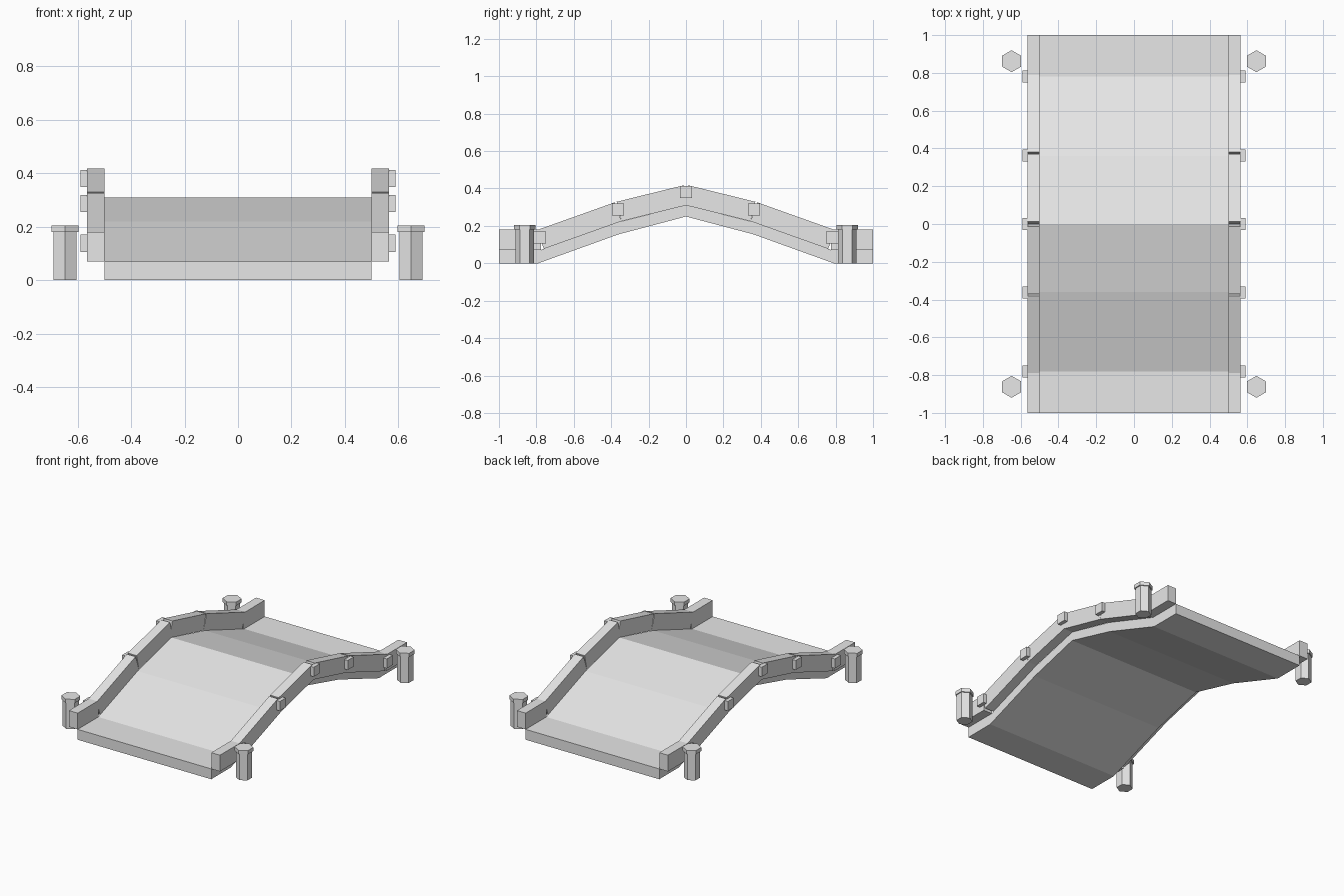
import bpy, bmesh
from math import radians
from mathutils import Matrix, Vector

cube = bpy.data.objects.get("Cube")
if cube:
    bpy.data.objects.remove(cube, do_unlink=True)

grey = bpy.data.materials.new("light_grey")
grey.use_nodes = True
colour = (0.8, 0.8, 0.8, 1)
grey.diffuse_color = colour
grey.node_tree.nodes["Principled BSDF"].inputs["Base Color"].default_value = colour


def finish(name, bm):
    bmesh.ops.recalc_face_normals(bm, faces=bm.faces)
    mesh = bpy.data.meshes.new(name)
    bm.to_mesh(mesh)
    bm.free()
    mesh.materials.append(grey)
    obj = bpy.data.objects.new(name, mesh)
    bpy.context.scene.collection.objects.link(obj)
    return obj


def extrude_x(bm, profile, x0, x1):
    """Extrude a (y, z) outline from x0 to x1."""
    a = [bm.verts.new((x0, y, z)) for y, z in profile]
    b = [bm.verts.new((x1, y, z)) for y, z in profile]
    bm.faces.new(a)
    bm.faces.new(b[::-1])
    for i in range(len(a)):
        j = (i + 1) % len(a)
        bm.faces.new((a[i], a[j], b[j], b[i]))


# Arched deck
def symmetric(half):
    return half + [(-y, z) for y, z in half[-2::-1]]


deck_bottom = symmetric([(-1, 0), (-0.79, 0), (-0.36, 0.155), (0, 0.25)])
deck_top = symmetric([(-1, 0.07), (-0.78, 0.07), (-0.36, 0.22), (0, 0.31)])
bm = bmesh.new()
extrude_x(bm, deck_bottom + deck_top[::-1], -0.5, 0.5)
finish("deck", bm)

# Curb beams: square-ended bars following the deck, (start, end, height)
beams = [((-1, 0.07), (-0.775, 0.07), 0.11),
         ((-0.76, 0.077), (-0.345, 0.225), 0.107),
         ((-0.345, 0.225), (0.013, 0.313), 0.107)]
# Side blocks covering the beam joints: (y, z centre)
blocks = [(-0.78, 0.138), (-0.363, 0.287), (0, 0.38),
          (0.363, 0.287), (0.78, 0.138)]

for side, sx in (("left", 1), ("right", -1)):
    bm = bmesh.new()
    for sy in (-1, 1):
        for start, end, height in beams:
            p, q = Vector(start), Vector(end)
            d = (q - p).normalized()
            up = Vector((-d.y, d.x)) * height
            outline = [(-sy * v.x, v.y) for v in (p, q, q + up, p + up)]
            extrude_x(bm, outline, sx * 0.5, sx * 0.565)
    finish(side + "_curb", bm)

    bm = bmesh.new()
    r = 0.032
    for y, z in blocks:
        outline = [(y - r, z - r), (y + r, z - r), (y + r, z + r), (y - r, z + r)]
        extrude_x(bm, outline, sx * 0.56, sx * 0.59)
    finish(side + "_joint_blocks", bm)

    # Hexagonal corner posts with wider caps
    for end, sy in (("front", -1), ("back", 1)):
        bm = bmesh.new()
        for radius, z0, z1 in ((0.05, 0, 0.18), (0.058, 0.18, 0.205)):
            place = Matrix.Translation((sx * 0.648, sy * 0.862, (z0 + z1) / 2))
            bmesh.ops.create_cone(
                bm, cap_ends=True, segments=6, radius1=radius, radius2=radius,
                depth=z1 - z0, matrix=place @ Matrix.Rotation(0, 4, "Z"))
        post = finish(f"{end}_{side}_post", bm)
        # Points of the hexagon must lie along y
        ys = [v.co.y for v in post.data.vertices]
        xs = [v.co.x for v in post.data.vertices]
        if max(xs) - min(xs) > max(ys) - min(ys):
            c = Matrix.Translation((sx * 0.648, sy * 0.862, 0))
            post.data.transform(c @ Matrix.Rotation(radians(30), 4, "Z") @ c.inverted())
